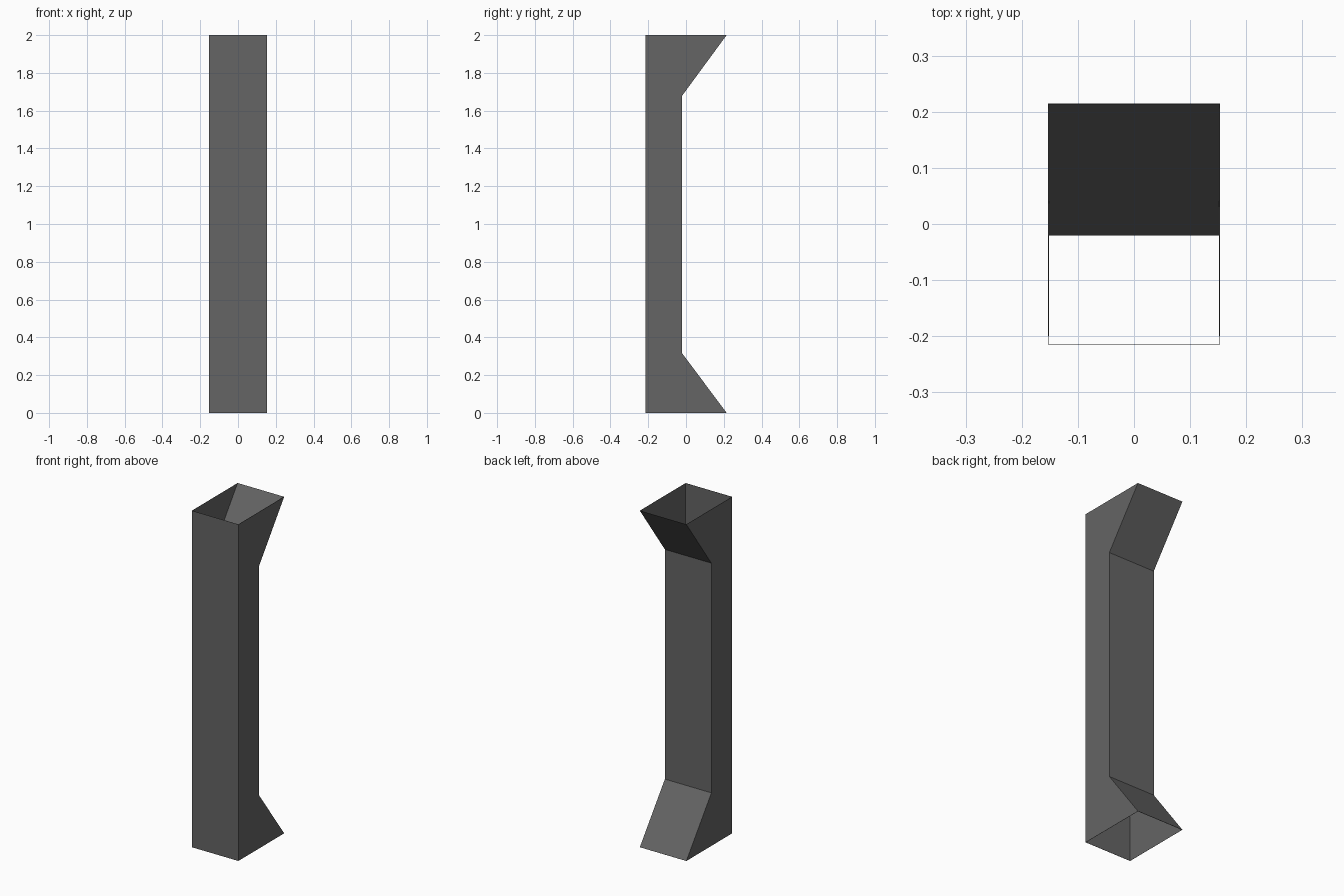
import bpy, bmesh

if "Cube" in bpy.data.objects:
    bpy.data.objects.remove(bpy.data.objects["Cube"])

HALF_W = 0.153           # half width in x
FRONT, BACK = -0.215, 0.215
WAIST = -0.02            # back wall of the narrow middle
THICK = 0.0015           # very thin sheet

metal = bpy.data.materials.new("dark grey")
metal.diffuse_color = (0.13, 0.13, 0.13, 1)
metal.use_nodes = True
metal.node_tree.nodes["Principled BSDF"].inputs["Base Color"].default_value = metal.diffuse_color

# Depth of the back wall at each height: flared foot, straight shaft, flared head
profile = [(BACK, 0.0), (WAIST, 0.315), (WAIST, 1.68), (BACK, 2.0)]

# Duct: stacked rectangular rings joined by side walls, open at both ends
bm = bmesh.new()
rings = [[bm.verts.new((x, y, z)) for x, y in
          ((-HALF_W, FRONT), (HALF_W, FRONT), (HALF_W, back), (-HALF_W, back))]
         for back, z in profile]
for low, high in zip(rings, rings[1:]):
    for i in range(4):
        j = (i + 1) % 4
        bm.faces.new((low[i], low[j], high[j], high[i]))

mesh = bpy.data.meshes.new("open_duct")
bm.to_mesh(mesh)
bm.free()
mesh.materials.append(metal)
duct = bpy.data.objects.new("open_duct", mesh)
bpy.context.collection.objects.link(duct)

# Thin wall, grown inward, so the inside has its own surface
wall = duct.modifiers.new("wall", 'SOLIDIFY')
wall.thickness = THICK
wall.offset = -1
